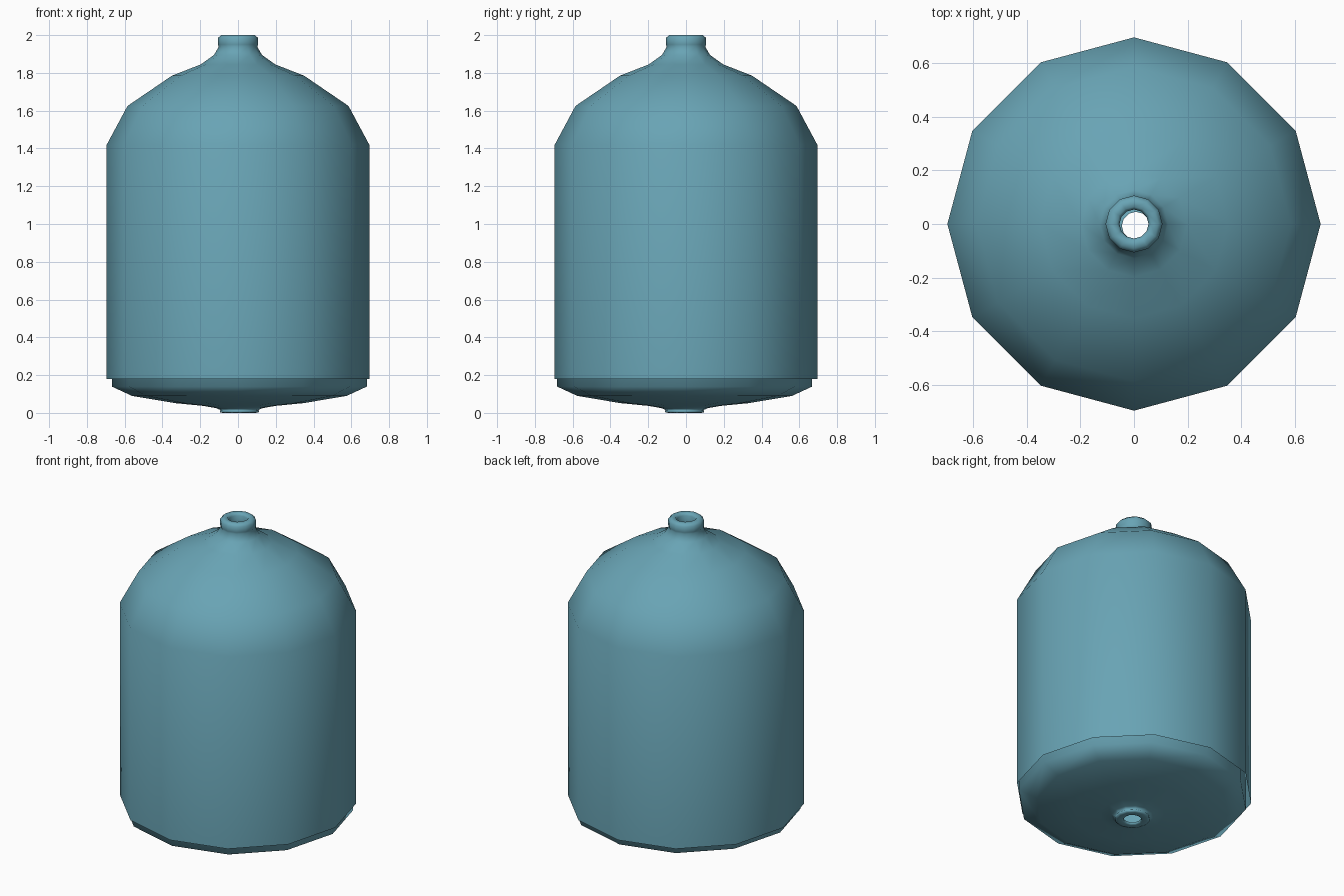
import bpy
import math

if "Cube" in bpy.data.objects:
    bpy.data.objects.remove(bpy.data.objects["Cube"])

SIDES = 12

# Half profile (radius, height): wall, shoulder, neck, rolled lip, inside of the mouth
PROFILE = [(0.695, 0.18), (0.695, 1.42), (0.585, 1.625), (0.35, 1.785),
           (0.197, 1.845), (0.127, 1.895), (0.102, 1.938), (0.106, 1.95),
           (0.106, 1.985), (0.09, 2.0), (0.064, 2.0), (0.054, 1.985),
           (0.054, 1.94)]


def revolve(name, profile, offset=(0, 0), flip=False):
    """Open surface of revolution with smooth shading."""
    verts, faces = [], []
    for r, z in profile:
        for i in range(SIDES):
            a = 2 * math.pi * i / SIDES
            verts.append((offset[0] + r * math.cos(a), offset[1] + r * math.sin(a), z))
    for k in range(len(profile) - 1):
        for i in range(SIDES):
            j = (i + 1) % SIDES
            f = (k * SIDES + i, k * SIDES + j, (k + 1) * SIDES + j, (k + 1) * SIDES + i)
            faces.append(f[::-1] if flip else f)
    mesh = bpy.data.meshes.new(name)
    mesh.from_pydata(verts, [], faces)
    mesh.polygons.foreach_set("use_smooth", [True] * len(faces))
    mesh.materials.append(paint)
    obj = bpy.data.objects.new(name, mesh)
    bpy.context.collection.objects.link(obj)
    return obj


paint = bpy.data.materials.new("blue_paint")
paint.diffuse_color = (0.14, 0.37, 0.46, 1)
paint.use_nodes = True
paint.node_tree.nodes["Principled BSDF"].inputs["Base Color"].default_value = paint.diffuse_color

# Tank shell with shoulder and neck
revolve("tank_shell", PROFILE)

# Base: the same form, upside down and flattened, tucked inside the shell
base = [(r * 0.971, (2.0 - z) * 0.24) for r, z in PROFILE]
revolve("tank_base", base, offset=(0.007, -0.007), flip=True)
